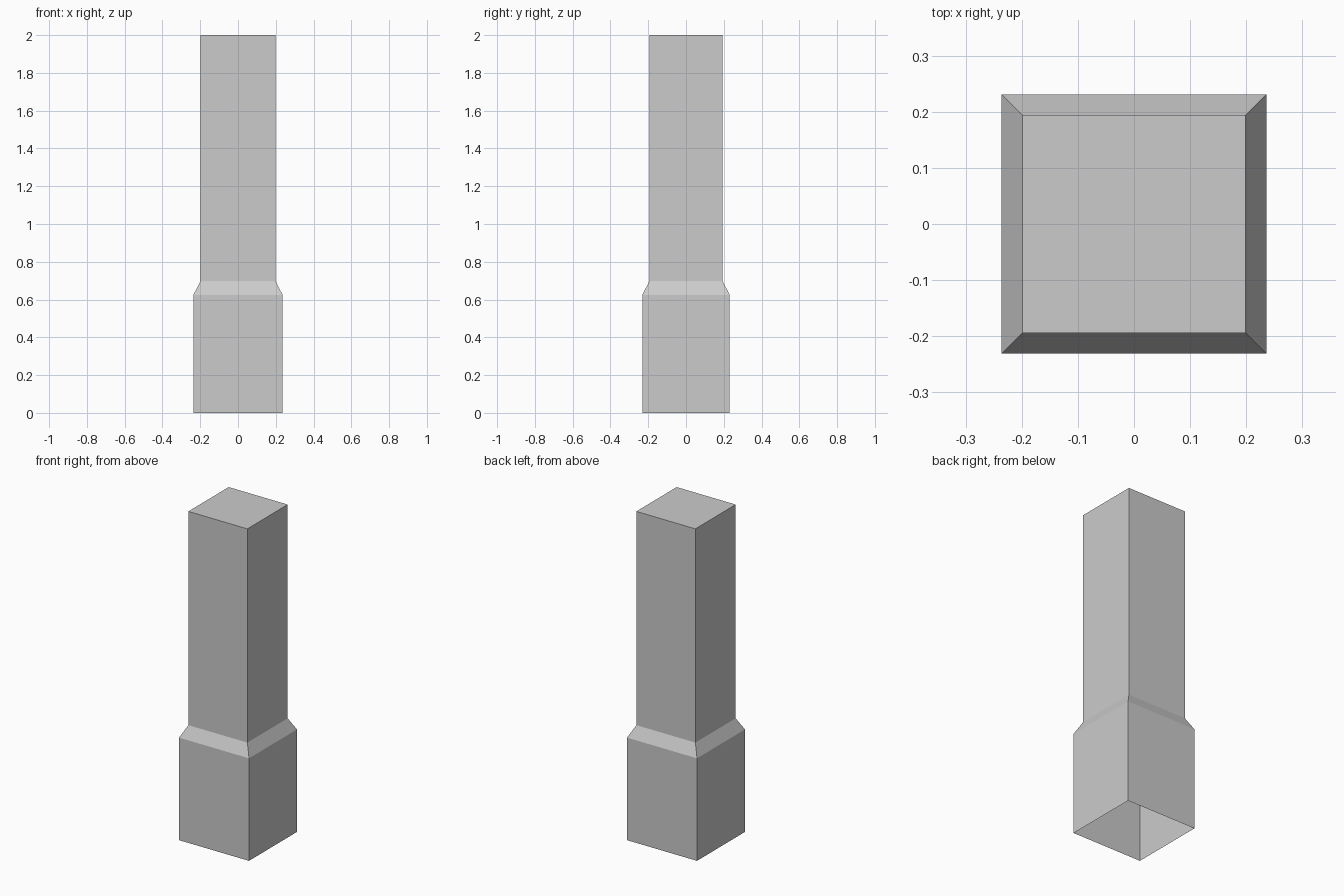
import bpy
import bmesh

# Remove the default object
cube = bpy.data.objects.get("Cube")
if cube:
    bpy.data.objects.remove(cube, do_unlink=True)

# Single flat colour
grey = bpy.data.materials.new("plain grey")
grey.use_nodes = True
colour = (0.6, 0.6, 0.6, 1.0)
grey.diffuse_color = colour
grey.node_tree.nodes["Principled BSDF"].inputs["Base Color"].default_value = colour

# Rings from the foot to the top: half width, half depth, height
SECTIONS = [
    (0.236, 0.231, 0.0),    # foot
    (0.236, 0.231, 0.625),  # plinth top
    (0.199, 0.194, 0.697),  # sloped shoulder
    (0.199, 0.194, 2.0),    # shaft top
]
CORNERS = [(-1, -1), (1, -1), (1, 1), (-1, 1)]

bm = bmesh.new()
rings = [[bm.verts.new((sx * w, sy * d, z)) for sx, sy in CORNERS]
         for w, d, z in SECTIONS]

# Walls between neighbouring rings
for low, high in zip(rings, rings[1:]):
    for i in range(4):
        j = (i + 1) % 4
        bm.faces.new((low[i], low[j], high[j], high[i]))

# Closed top, open underside
bm.faces.new(rings[-1])

mesh = bpy.data.meshes.new("pillar")
bm.to_mesh(mesh)
bm.free()
mesh.materials.append(grey)
pillar = bpy.data.objects.new("pillar", mesh)
bpy.context.collection.objects.link(pillar)
